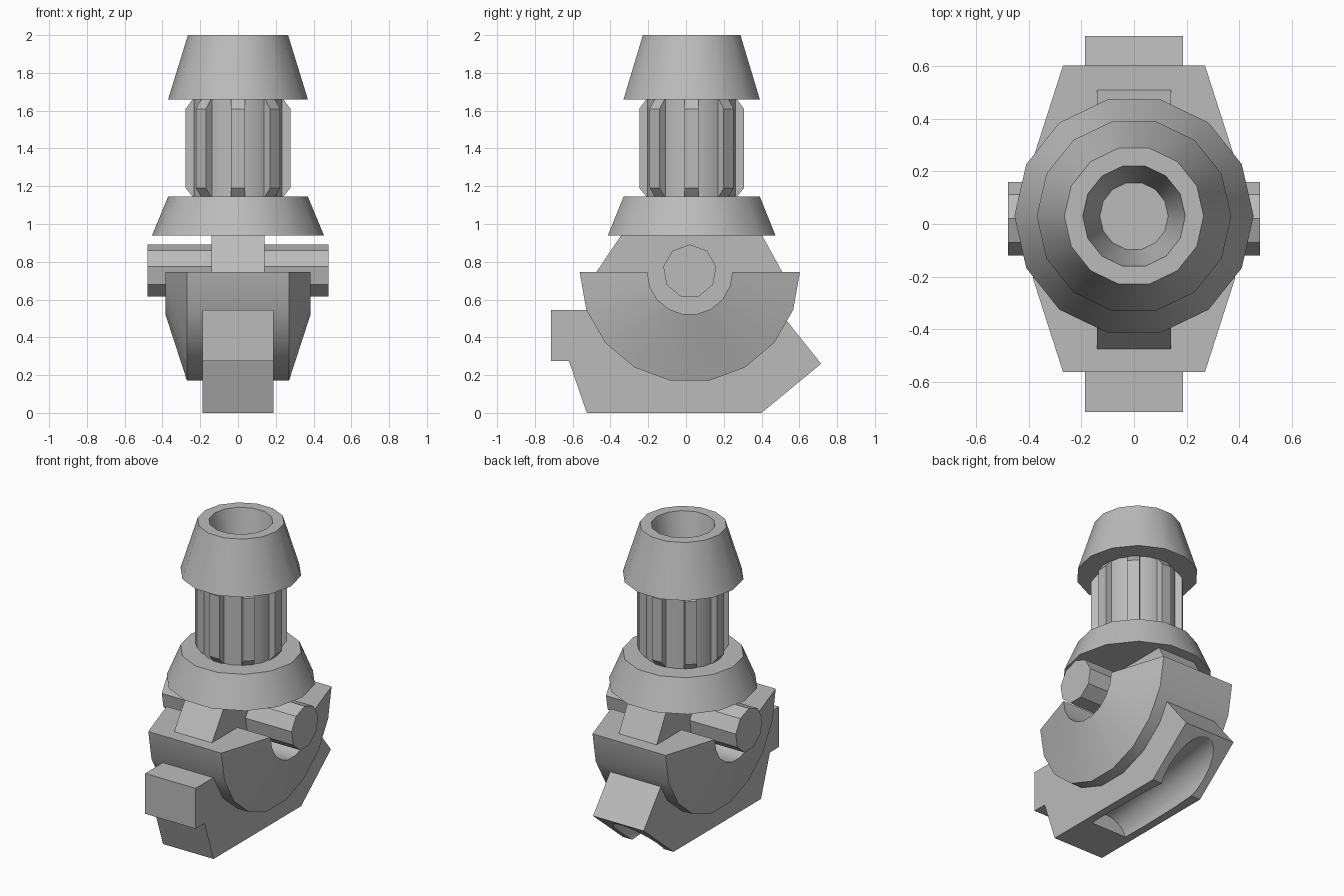
import bpy, bmesh, math
from mathutils import Matrix

if "Cube" in bpy.data.objects:
    bpy.data.objects.remove(bpy.data.objects["Cube"], do_unlink=True)

grey = bpy.data.materials.new("plain_grey")
grey.use_nodes = True
grey.diffuse_color = (0.5, 0.5, 0.5, 1)
grey.node_tree.nodes["Principled BSDF"].inputs["Base Color"].default_value = (0.5, 0.5, 0.5, 1)

AXIS_Y = 0.03                 # centre of the upright column
PIVOT_Y, PIVOT_Z = 0.02, 0.75  # centre of the hinge


def finish(name, bm, smooth=True):
    bmesh.ops.recalc_face_normals(bm, faces=bm.faces)
    mesh = bpy.data.meshes.new(name)
    bm.to_mesh(mesh)
    bm.free()
    mesh.materials.append(grey)
    obj = bpy.data.objects.new(name, mesh)
    bpy.context.collection.objects.link(obj)
    bpy.ops.object.select_all(action='DESELECT')
    obj.select_set(True)
    bpy.context.view_layer.objects.active = obj
    if smooth:
        bpy.ops.object.shade_smooth_by_angle(angle=math.radians(30))
    return obj


def turned(name, profile, sides=14):
    """Capped solid of revolution around the column axis, from (radius, z) points."""
    bm = bmesh.new()
    rings = []
    for r, z in profile:
        angles = [math.tau * i / sides for i in range(sides)]
        rings.append([bm.verts.new((r * math.cos(a), AXIS_Y + r * math.sin(a), z)) for a in angles])
    for low, high in zip(rings, rings[1:]):
        for i in range(sides):
            j = (i + 1) % sides
            bm.faces.new((low[i], low[j], high[j], high[i]))
    bm.faces.new(rings[0])
    bm.faces.new(rings[-1])
    return finish(name, bm)


def prism(name, profile, half_width, matrix=None):
    """Extrude a (y, z) outline symmetrically along x."""
    bm = bmesh.new()
    face = bm.faces.new([bm.verts.new((-half_width, y, z)) for y, z in profile])
    new = bmesh.ops.extrude_face_region(bm, geom=[face])["geom"]
    moved = [v for v in new if isinstance(v, bmesh.types.BMVert)]
    bmesh.ops.translate(bm, verts=moved, vec=(2 * half_width, 0, 0))
    if matrix:
        bm.transform(matrix)
    return finish(name, bm, smooth=False)


# Upright column: hollow tapered head, ribbed shaft, flared collar
turned("tapered_head", [(0.37, 1.66), (0.265, 2.0), (0.195, 2.0), (0.13, 1.69)])
turned("shaft_core", [(0.24, 1.1), (0.24, 1.7)][:1] + [(0.24, 1.665)], sides=16)
turned("flared_collar", [(0.455, 0.94), (0.37, 1.145)])

rib = [(0.18, 1.14), (0.24, 1.145), (0.277, 1.19), (0.277, 1.61), (0.24, 1.66), (0.18, 1.66)]
for k in range(8):
    turn = Matrix.Translation((0, AXIS_Y, 0)) @ Matrix.Rotation(k * math.pi / 4, 4, 'Z')
    prism(f"shaft_rib_{k + 1}", rib, 0.037, turn)

# Hinge tongue under the collar
prism("hinge_tongue", [(-0.34, 0.945), (0.40, 0.945), (0.51, 0.745), (0.40, 0.48),
                       (0.12, 0.34), (-0.08, 0.34), (-0.36, 0.48), (-0.475, 0.745)], 0.14)

# Nine-sided hinge pin
pin = [(PIVOT_Y + 0.142 * math.cos(math.pi / 2 + math.tau * i / 9),
        PIVOT_Z + 0.142 * math.sin(math.pi / 2 + math.tau * i / 9)) for i in range(9)]
prism("hinge_pin", pin, 0.48)

# Half-round jaw with conical cheeks and an open bearing
bm = bmesh.new()
section = [(-0.385, 0.225), (-0.27, 0.583), (0.27, 0.583), (0.385, 0.225)]
slices = []
for i in range(10):
    a = math.pi + math.pi * i / 9
    slices.append([bm.verts.new((x, PIVOT_Y + r * math.cos(a), 0.745 + r * math.sin(a)))
                   for x, r in section])
for s, t in zip(slices, slices[1:]):
    for i in range(4):
        j = (i + 1) % 4
        bm.faces.new((s[i], s[j], t[j], t[i]))
bm.faces.new(slices[0])
bm.faces.new(slices[-1])
finish("half_round_jaw", bm)

# Base with front block and wedge-shaped back
base = prism("clip_base", [(-0.715, 0.545), (-0.715, 0.275), (-0.62, 0.275), (-0.525, 0),
                           (0.40, 0), (0.715, 0.26), (0.46, 0.58), (0.35, 0.4),
                           (0, 0.28), (-0.35, 0.4), (-0.42, 0.545)], 0.187)

# Round channel opening through the underside and the back slope
bm = bmesh.new()
bmesh.ops.create_cone(bm, cap_ends=True, segments=20, radius1=0.135, radius2=0.135, depth=1.0)
bm.transform(Matrix.Translation((0, 0.26, 0.045)) @ Matrix.Rotation(math.radians(-82), 4, 'X'))
cutter = finish("channel_cutter", bm)
cutter.hide_render = True
cut = base.modifiers.new("channel", 'BOOLEAN')
cut.operation = 'DIFFERENCE'
cut.solver = 'EXACT'
cut.object = cutter
bpy.ops.object.select_all(action='DESELECT')
base.select_set(True)
bpy.context.view_layer.objects.active = base
bpy.ops.object.modifier_apply(modifier=cut.name)
bpy.data.objects.remove(cutter, do_unlink=True)
bpy.ops.object.shade_smooth_by_angle(angle=math.radians(30))
